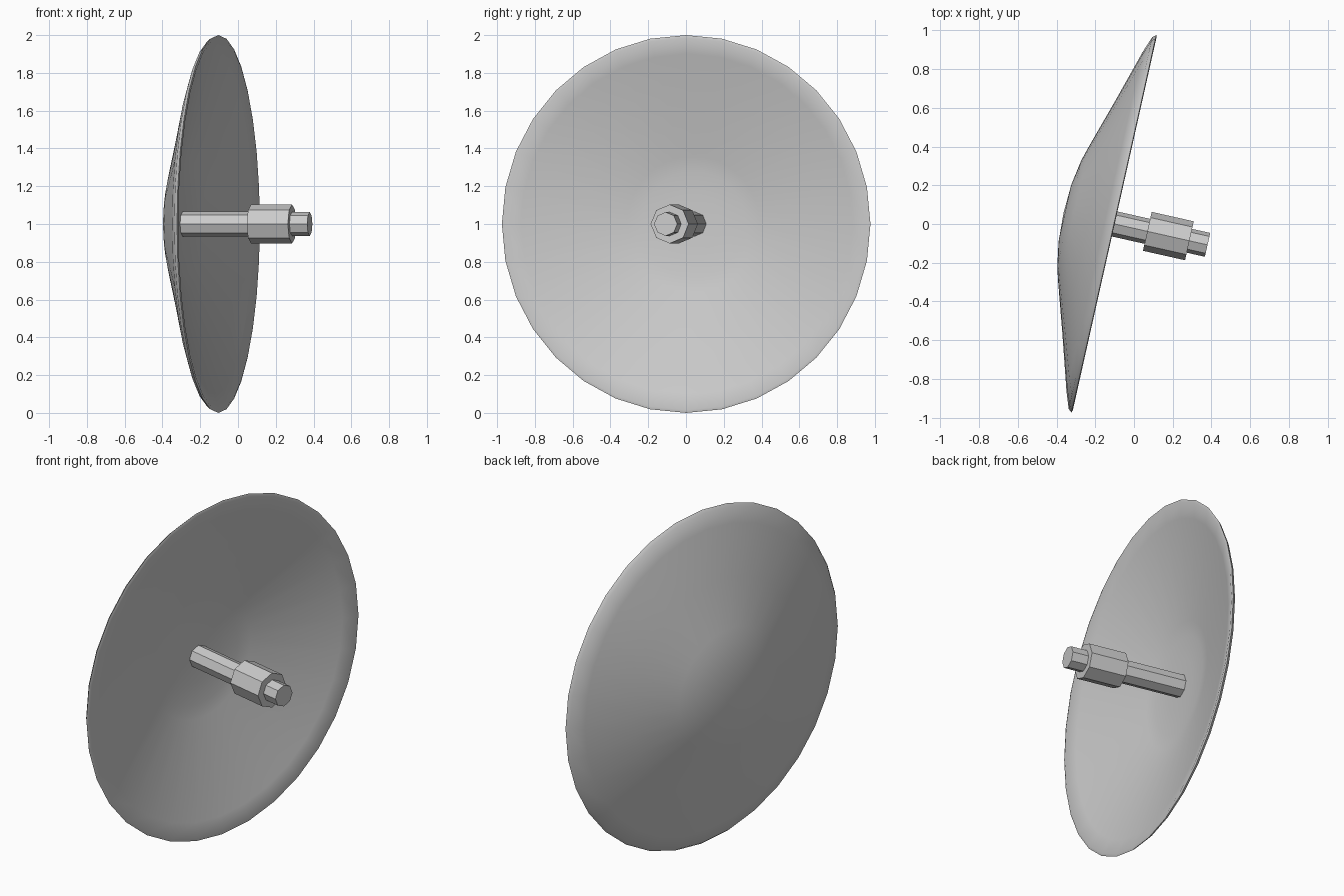
import bpy, bmesh, math
from mathutils import Matrix

if "Cube" in bpy.data.objects:
    bpy.data.objects.remove(bpy.data.objects["Cube"])

# Shared axis: dish opening centre, facing +x and turned slightly to the front
PLACE = (Matrix.Translation((-0.1, 0, 1.0))
         @ Matrix.Rotation(math.radians(-12.65), 4, 'Z')
         @ Matrix.Rotation(math.radians(90), 4, 'Y'))


def lathe(name, profile, sides, smooth=None):
    """Revolve (radius, distance along axis) points; radius 0 makes a pole."""
    bm = bmesh.new()
    rings = []
    for r, t in profile:
        n = 1 if r == 0 else sides
        rings.append([bm.verts.new((r * math.cos(2 * math.pi * i / sides),
                                    r * math.sin(2 * math.pi * i / sides), t))
                      for i in range(n)])
    for a, b in zip(rings, rings[1:]):
        for i in range(sides):
            j = (i + 1) % sides
            if len(a) == 1:
                bm.faces.new((a[0], b[i], b[j]))
            elif len(b) == 1:
                bm.faces.new((a[i], b[0], a[j]))
            else:
                bm.faces.new((a[i], b[i], b[j], a[j]))
    bmesh.ops.recalc_face_normals(bm, faces=bm.faces)
    mesh = bpy.data.meshes.new(name)
    bm.to_mesh(mesh)
    bm.free()
    obj = bpy.data.objects.new(name, mesh)
    bpy.context.collection.objects.link(obj)
    mesh.transform(PLACE)
    if smooth:
        bpy.ops.object.select_all(action='DESELECT')
        obj.select_set(True)
        bpy.context.view_layer.objects.active = obj
        bpy.ops.object.shade_smooth_by_angle(angle=math.radians(smooth))
    return obj


# Reflector bowl: rounded back, straight flared wall, thin lip, hollow inside
lathe("dish", [(0, -0.27), (0.15, -0.263), (0.28, -0.241), (0.36, -0.218),
               (0.62, -0.137), (0.9, -0.053), (0.985, -0.022), (1.0, -0.004),
               (0.985, 0), (0.9, -0.024), (0.36, -0.175), (0.28, -0.188),
               (0.15, -0.196), (0, -0.198)], 32, smooth=80)


# Feed assembly: flat-sided octagonal sections on the dish axis
def section(name, radius, start, end):
    lathe(name, [(0, start), (radius, start), (radius, end), (0, end)], 8)


section("feed_tube", 0.066, -0.2, 0.18)
section("feed_collar", 0.103, 0.173, 0.396)
section("feed_tip", 0.063, 0.39, 0.492)
